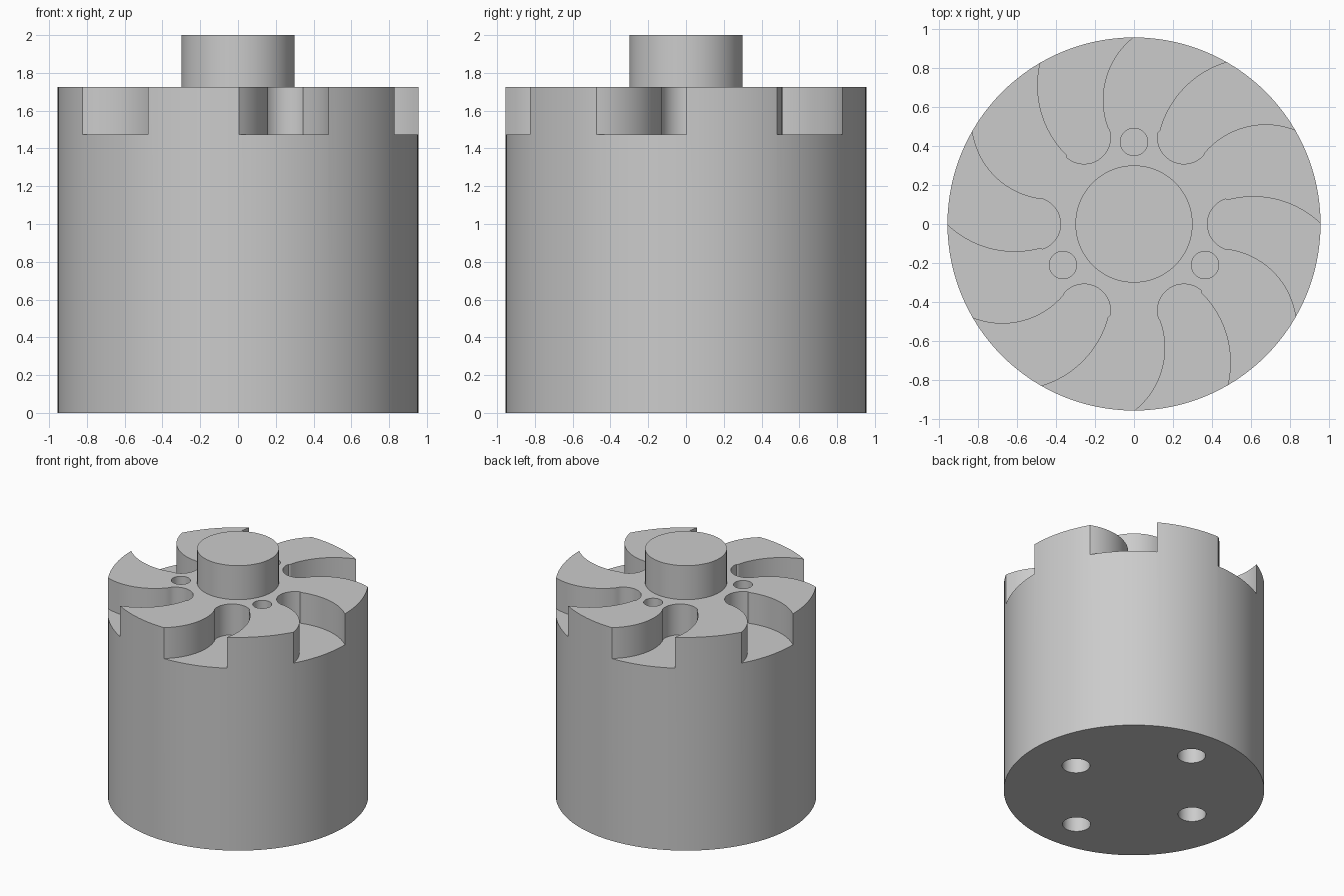
import bpy, bmesh
from math import cos, sin, radians

RADIUS, TOP, SLOT_FLOOR = 0.955, 1.725, 1.475

if "Cube" in bpy.data.objects:
    bpy.data.objects.remove(bpy.data.objects["Cube"], do_unlink=True)

grey = bpy.data.materials.new("plain grey")
grey.use_nodes = True
grey.diffuse_color = (0.6, 0.6, 0.6, 1)
grey.node_tree.nodes["Principled BSDF"].inputs["Base Color"].default_value = (0.6, 0.6, 0.6, 1)


def arc(cx, cy, r, start, end, steps):
    """Points along an arc, angles in degrees."""
    angles = [radians(start + (end - start) * i / steps) for i in range(steps + 1)]
    return [(cx + r * cos(a), cy + r * sin(a)) for a in angles]


def circle(cx, cy, r, sides):
    return arc(cx, cy, r, 0, 360, sides)[:-1]


def turned(points, degrees):
    c, s = cos(radians(degrees)), sin(radians(degrees))
    return [(x * c - y * s, x * s + y * c) for x, y in points]


def add_prism(bm, outline, z0, z1):
    """Closed vertical prism over a flat outline."""
    low = [bm.verts.new((x, y, z0)) for x, y in outline]
    high = [bm.verts.new((x, y, z1)) for x, y in outline]
    bm.faces.new(low)
    bm.faces.new(high)
    for i in range(len(low)):
        j = (i + 1) % len(low)
        bm.faces.new((low[i], low[j], high[j], high[i]))


def make_object(name, prisms):
    bm = bmesh.new()
    for outline, z0, z1 in prisms:
        add_prism(bm, outline, z0, z1)
    bmesh.ops.recalc_face_normals(bm, faces=bm.faces)
    mesh = bpy.data.meshes.new(name)
    bm.to_mesh(mesh)
    bm.free()
    mesh.materials.append(grey)
    obj = bpy.data.objects.new(name, mesh)
    bpy.context.collection.objects.link(obj)
    return obj


def activate(obj):
    bpy.ops.object.select_all(action='DESELECT')
    obj.select_set(True)
    bpy.context.view_layer.objects.active = obj


# Main cylinder and the raised boss on top
body = make_object("body", [(circle(0, 0, RADIUS, 120), 0, TOP)])
boss = make_object("top_boss", [(circle(0, 0, 0.3, 72), TOP - 0.1, 2)])

# Curved slot outline: upper flank, round inner end, lower flank, then beyond the rim
slot = (arc(0.61, -0.36, 0.5, 46, 105, 16)
        + arc(0.511, 0, 0.135, 109, 257, 20)
        + arc(0.424, -0.534, 0.41, 80, 8, 18)
        + arc(0, 0, 1.15, -30, 0, 2))
cuts = [(turned(slot, 60 * i), SLOT_FLOOR, TOP + 0.2) for i in range(6)]

# Three pin holes in the top
pin_hole = circle(0.42, 0, 0.07, 32)
cuts += [(turned(pin_hole, 90 + 120 * i), SLOT_FLOOR, TOP + 0.2) for i in range(3)]

# Four mounting holes in the underside
for x, y in ((0.555, 0), (-0.555, 0), (0, 0.655), (0, -0.655)):
    cuts.append((circle(x, y, 0.103, 32), -0.2, 0.35))

# Cut the slots and holes
cutter = make_object("slot_and_hole_cutter", cuts)
cutter.hide_render = True
boolean = body.modifiers.new("cuts", 'BOOLEAN')
boolean.operation = 'DIFFERENCE'
boolean.solver = 'EXACT'
boolean.object = cutter
activate(body)
bpy.ops.object.modifier_apply(modifier=boolean.name)
bpy.data.objects.remove(cutter, do_unlink=True)

for obj in (body, boss):
    activate(obj)
    bpy.ops.object.shade_smooth_by_angle(angle=radians(30))
